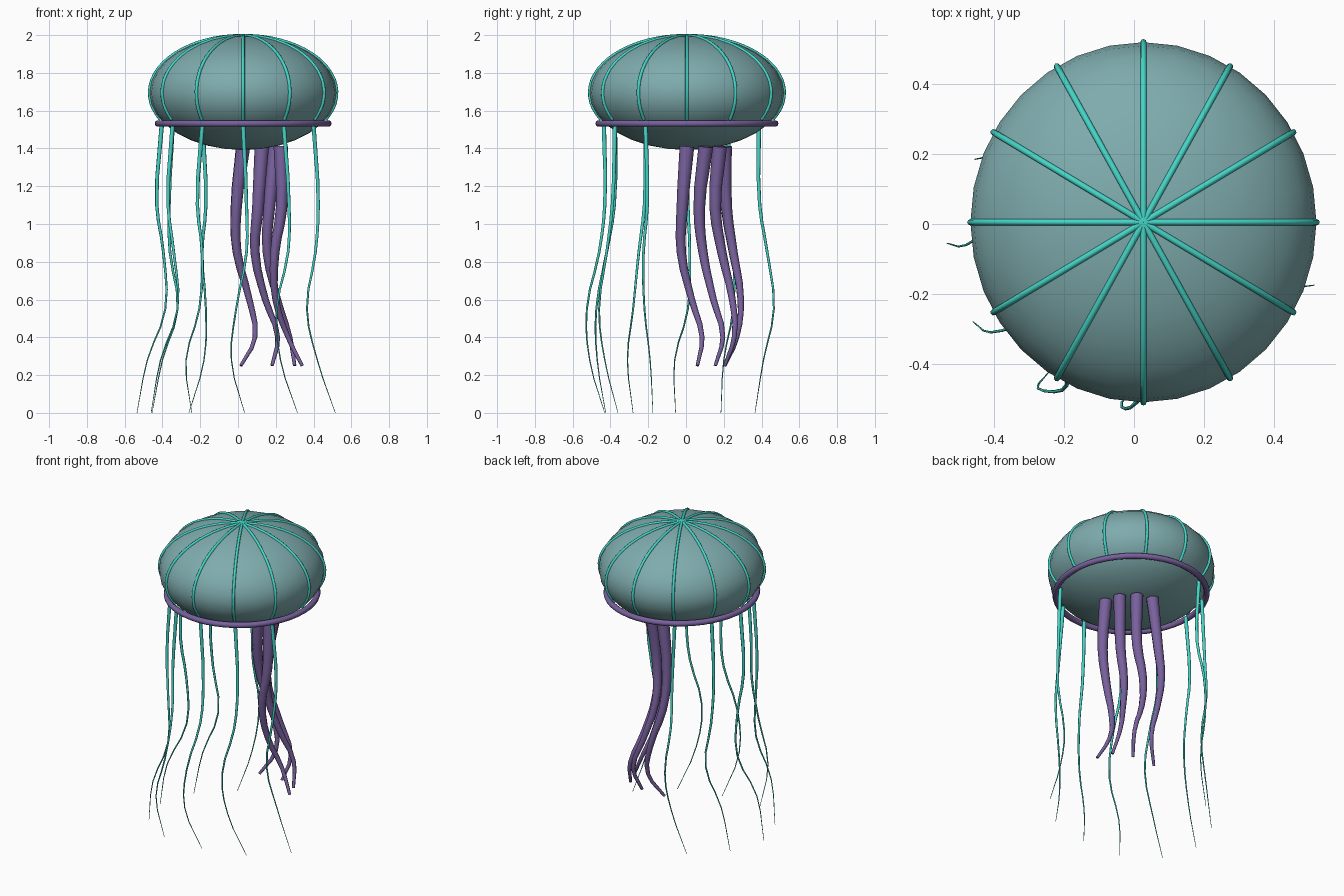
import bpy
from math import sin, cos, pi, radians

cube = bpy.data.objects.get("Cube")
if cube:
    bpy.data.objects.remove(cube, do_unlink=True)

CX, CY, CZ = 0.027, 0.005, 1.695      # bell centre
RX, RY, RZ = 0.495, 0.515, 0.303      # bell radii


def material(name, rgb):
    mat = bpy.data.materials.new(name)
    mat.use_nodes = True
    color = (*rgb, 1.0)
    mat.diffuse_color = color
    bsdf = next(n for n in mat.node_tree.nodes if n.type == 'BSDF_PRINCIPLED')
    bsdf.inputs["Base Color"].default_value = color
    return mat


bell_mat = material("pale teal", (0.21, 0.41, 0.42))
rib_mat = material("bright turquoise", (0.06, 0.66, 0.57))
purple_mat = material("dusty purple", (0.19, 0.12, 0.34))


def finish(obj, name, mat):
    obj.name = name
    obj.data.name = name
    obj.data.materials.clear()
    obj.data.materials.append(mat)
    bpy.ops.object.shade_smooth_by_angle(angle=radians(50))


def tube(name, points, radii, mat, steps=3):
    """Round tapering tube along a smooth path, turned into a mesh."""
    curve = bpy.data.curves.new(name, 'CURVE')
    curve.dimensions = '3D'
    curve.bevel_depth = 1.0
    curve.bevel_resolution = 2
    curve.resolution_u = steps
    curve.use_fill_caps = True
    spline = curve.splines.new('BEZIER')
    spline.bezier_points.add(len(points) - 1)
    for bp, co, r in zip(spline.bezier_points, points, radii):
        bp.handle_left_type = bp.handle_right_type = 'AUTO'
        bp.co = co
        bp.radius = r
    obj = bpy.data.objects.new(name, curve)
    bpy.context.collection.objects.link(obj)
    bpy.ops.object.select_all(action='DESELECT')
    obj.select_set(True)
    bpy.context.view_layer.objects.active = obj
    bpy.ops.object.convert(target='MESH')
    finish(bpy.context.object, name, mat)


def taper(zs, top, tip):
    """Radius falling evenly with height from top to tip."""
    return [tip + (top - tip) * (z - zs[-1]) / (zs[0] - zs[-1]) for z in zs]


def around(angle, rx, ry):
    a = radians(angle)
    return CX + rx * cos(a), CY + ry * sin(a)


# Bell
bpy.ops.mesh.primitive_uv_sphere_add(segments=32, ring_count=16, location=(CX, CY, CZ))
bell = bpy.context.object
bell.scale = (RX, RY, RZ)
finish(bell, "bell", bell_mat)

# Rim ring below the widest part of the bell
bpy.ops.mesh.primitive_torus_add(major_segments=48, minor_segments=10, major_radius=0.45,
                                 minor_radius=0.018, location=(CX, CY, 1.532))
bpy.context.object.scale.y = 1.035
finish(bpy.context.object, "rim_ring", purple_mat)

# Ribs running from the crown down to the rim
for i in range(12):
    path = []
    for k in range(11):
        t = pi * 0.655 * k / 10
        x, y = around(i * 30, RX * sin(t), RY * sin(t))
        path.append((x, y, CZ + RZ * cos(t)))
    tube(f"rib_{i + 1}", path, [0.009] * len(path), rib_mat, steps=2)

# Thin trailing tentacles: angle on the rim, then x and y at each lower height
TENTACLE_Z = (1.53, 1.1, 0.85, 0.55, 0.28, 0.0)
TENTACLES = {
    120: ((-.17, -.19, -.17, -.18, -.26), (.39, .43, .465, .41, .365)),
    150: ((-.365, -.36, -.32, -.4, -.455), (.23, .25, .25, .2, .185)),
    180: ((-.43, -.395, -.385, -.48, -.535), (.01, .02, .01, -.06, -.055)),
    210: ((-.37, -.34, -.32, -.41, -.46), (-.22, -.25, -.28, -.31, -.28)),
    240: ((-.215, -.19, -.205, -.275, -.245), (-.38, -.42, -.475, -.47, -.425)),
    270: ((.045, .045, -.01, -.035, .035), (-.43, -.46, -.525, -.51, -.43)),
    300: ((.27, .265, .205, .225, .315), (-.39, -.42, -.46, -.43, -.36)),
    330: ((.425, .41, .365, .42, .515), (-.205, -.225, -.22, -.19, -.175)),
}
for n, (angle, (xs, ys)) in enumerate(TENTACLES.items()):
    top = around(angle, 0.43, 0.44)
    path = [(*top, TENTACLE_Z[0]), *zip(xs, ys, TENTACLE_Z[1:])]
    tube(f"tentacle_{n + 1}", path, taper(TENTACLE_Z, 0.012, 0.0015), rib_mat)

# Thick central arms hanging from the underside
ARM_Z = (1.41, 1.08, 0.85, 0.6, 0.4, 0.25)
ARMS = {
    0: ((.23, .195, .2, .265, .34), (-.02, -.025, .03, .085, .06)),
    30: ((.165, .155, .21, .275, .3), (.07, .09, .145, .195, .155)),
    60: ((.105, .09, .145, .21, .18), (.155, .19, .245, .255, .205)),
    90: ((-.01, -.005, .06, .09, .015), (.215, .25, .29, .27, .205)),
}
for n, (angle, (xs, ys)) in enumerate(ARMS.items()):
    top = around(angle, 0.2, 0.2)
    path = [(*top, ARM_Z[0]), *zip(xs, ys, ARM_Z[1:])]
    tube(f"central_arm_{n + 1}", path, taper(ARM_Z, 0.039, 0.009), purple_mat)
